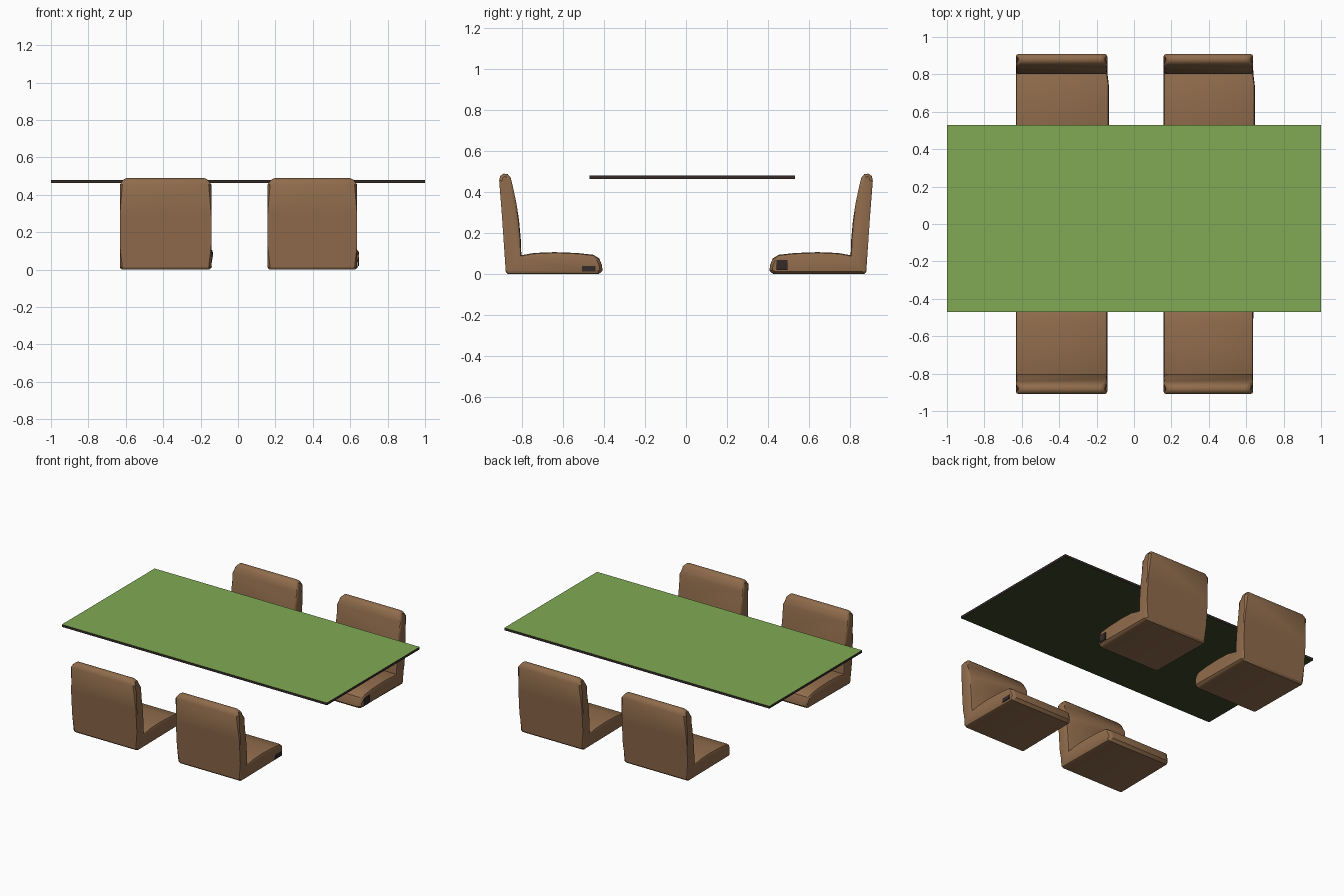
import bpy, bmesh, math

cube = bpy.data.objects.get("Cube")
if cube:
    bpy.data.objects.remove(cube, do_unlink=True)


def material(name, rgb):
    m = bpy.data.materials.new(name)
    m.use_nodes = True
    m.diffuse_color = (*rgb, 1)
    b = m.node_tree.nodes["Principled BSDF"]
    b.inputs["Base Color"].default_value = (*rgb, 1)
    b.inputs["Roughness"].default_value = 0.8
    return m


BROWN = material("brown leather", (0.279, 0.150, 0.072))
GREEN = material("green tabletop", (0.216, 0.402, 0.089))
OLIVE = material("dark olive underside", (0.045, 0.058, 0.022))
EDGE = material("dark brown edge", (0.035, 0.024, 0.022))


def add_object(name, bm, mats):
    bmesh.ops.recalc_face_normals(bm, faces=bm.faces[:])
    me = bpy.data.meshes.new(name)
    bm.to_mesh(me)
    bm.free()
    for m in mats:
        me.materials.append(m)
    ob = bpy.data.objects.new(name, me)
    bpy.context.collection.objects.link(ob)
    return ob


def box(name, lo, hi, mats, rule=None):
    bm = bmesh.new()
    bmesh.ops.create_cube(bm, size=1)
    for v in bm.verts:
        v.co = [l + (c + 0.5) * (h - l) for c, l, h in zip(v.co, lo, hi)]
    bm.normal_update()
    if rule:
        for f in bm.faces:
            f.material_index = rule(f.normal)
    return add_object(name, bm, mats)


# Tabletop slab: green above, olive below, dark rim
box("tabletop", (-1, -0.47, 0.464), (1, 0.53, 0.48), [GREEN, OLIVE, EDGE],
    lambda n: 0 if n.z > 0.5 else 1 if n.z < -0.5 else 2)

# Chair side profile: distance from the table centre, height
PROFILE = [(0.868, 0.0), (0.877, 0.012), (0.885, 0.13), (0.896, 0.29), (0.909, 0.455),
           (0.904, 0.477), (0.888, 0.489), (0.868, 0.487), (0.853, 0.470), (0.842, 0.425),
           (0.825, 0.345), (0.812, 0.26), (0.804, 0.17), (0.801, 0.092), (0.74, 0.103),
           (0.64, 0.107), (0.53, 0.103), (0.45, 0.094), (0.422, 0.076), (0.409, 0.045),
           (0.406, 0.016), (0.425, 0.0)]


def chair(name, x0, x1, side, bulge=0.0):
    bm = bmesh.new()
    cap = bm.faces.new([bm.verts.new((x0, y, z)) for y, z in PROFILE])
    ext = bmesh.ops.extrude_face_region(bm, geom=[cap])["geom"]
    for v in ext:
        if isinstance(v, bmesh.types.BMVert):
            v.co.x = x1
    # Soften both side rims
    rims = [e for e in bm.edges if abs(e.verts[0].co.x - e.verts[1].co.x) < 1e-5]
    bmesh.ops.bevel(bm, geom=rims, offset=0.014, segments=2, profile=0.5, affect='EDGES')
    mid = (x0 + x1) / 2
    for v in bm.verts:
        s = 1 if v.co.x > mid else -1
        # Trim the upper back corners and the front seat corners
        v.co.x -= s * 0.025 * max(0, (v.co.z - 0.455) / 0.035)
        v.co.x -= s * 0.02 * max(0, (0.435 - v.co.y) / 0.03)
        # Seat cushion swells slightly on one side
        if s > 0 and v.co.y < 0.79 and v.co.z > 0.01:
            v.co.x += bulge
        v.co.y *= side
    ob = add_object(name, bm, [BROWN])
    bpy.ops.object.select_all(action='DESELECT')
    ob.select_set(True)
    bpy.context.view_layer.objects.active = ob
    bpy.ops.object.shade_smooth_by_angle(angle=math.radians(32))


# Two chairs on each long side of the table
for label, x0, x1 in (("right", -0.632, -0.143), ("left", 0.158, 0.637)):
    chair("front_%s_chair" % label, x0, x1, -1)
    chair("back_%s_chair" % label, x0, x1, 1, 0.009)

# Dark worn patches on the outer seat sides
box("front_seat_patch", (0.632, -0.505, 0.014), (0.639, -0.44, 0.04), [EDGE])
box("back_seat_patch", (0.641, 0.44, 0.02), (0.648, 0.495, 0.07), [EDGE])
